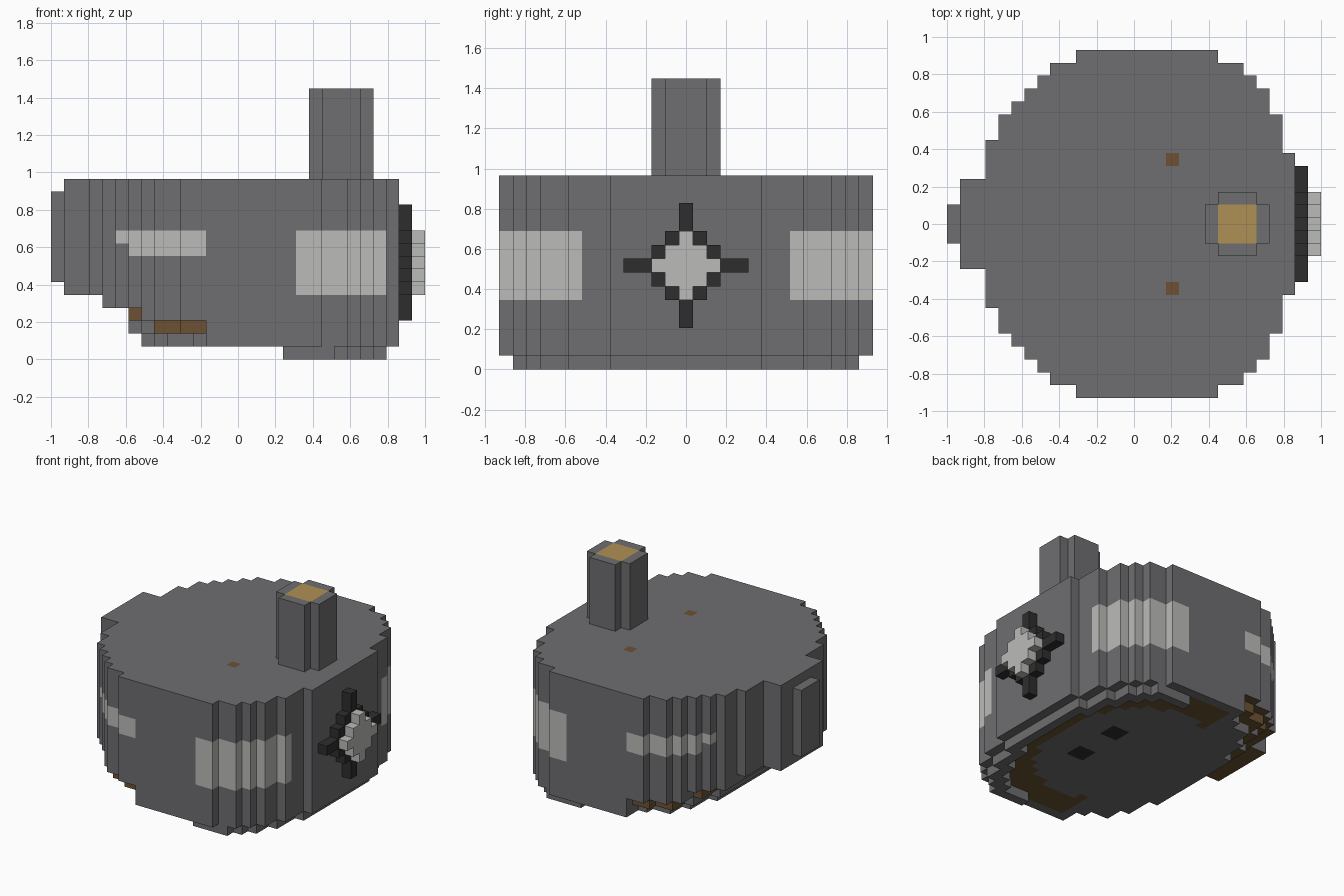
import bpy
import bmesh

cube = bpy.data.objects.get("Cube")
if cube:
    bpy.data.objects.remove(cube)

U = 2 / 29  # edge length of one block


def material(name, rgb):
    m = bpy.data.materials.new(name)
    m.use_nodes = True
    m.diffuse_color = (*rgb, 1)
    m.node_tree.nodes["Principled BSDF"].inputs["Base Color"].default_value = (*rgb, 1)
    return m


MATS = [material("steel_grey", (0.158, 0.153, 0.16)),
        material("pale_marking", (0.5, 0.5, 0.485)),
        material("near_black", (0.027, 0.027, 0.027)),
        material("dark_brown", (0.15, 0.085, 0.033)),
        material("tan", (0.43, 0.28, 0.09))]
GREY, PALE, BLACK, BROWN, TAN = range(5)

# Each block side: normal direction and its corners, wound outwards
SIDES = {
    (1, 0, 0): ((1, 0, 0), (1, 1, 0), (1, 1, 1), (1, 0, 1)),
    (-1, 0, 0): ((0, 0, 0), (0, 0, 1), (0, 1, 1), (0, 1, 0)),
    (0, 1, 0): ((0, 1, 0), (0, 1, 1), (1, 1, 1), (1, 1, 0)),
    (0, -1, 0): ((0, 0, 0), (1, 0, 0), (1, 0, 1), (0, 0, 1)),
    (0, 0, 1): ((0, 0, 1), (1, 0, 1), (1, 1, 1), (0, 1, 1)),
    (0, 0, -1): ((0, 0, 0), (0, 1, 0), (1, 1, 0), (1, 0, 0)),
}


def block_part(name, cells, paint):
    """Skin a set of (column, row, layer) blocks; paint gives each face a colour."""
    bm = bmesh.new()
    verts = {}

    def vert(p):
        if p not in verts:
            i, j, k = p
            verts[p] = bm.verts.new((i * U - 1, (j - 0.5) * U, k * U))
        return verts[p]

    for c in cells:
        for n, corners in SIDES.items():
            if tuple(a + b for a, b in zip(c, n)) in cells:
                continue
            f = bm.faces.new([vert(tuple(a + b for a, b in zip(c, q))) for q in corners])
            f.material_index = paint(*c, n)
    # Merge flat neighbours of one colour
    bmesh.ops.dissolve_limit(bm, angle_limit=0.01, verts=bm.verts[:],
                             edges=bm.edges[:], delimit={'MATERIAL'})
    mesh = bpy.data.meshes.new(name)
    bm.to_mesh(mesh)
    bm.free()
    for m in MATS:
        mesh.materials.append(m)
    ob = bpy.data.objects.new(name, mesh)
    bpy.context.collection.objects.link(ob)
    return ob


def plain(colour):
    return lambda i, j, k, n: colour


# Rounded footprint: blocks to either side of the centre row, per column
HALF = [1, 3, 3, 6, 8, 9, 10, 11, 12, 12] + [13] * 11 + [12, 12, 11, 10, 8, 5]


def slab(widths, bottom, top):
    return {(i, j, k) for i, w in widths.items()
            for j in range(-w, w + 1) for k in range(bottom, top)}


def footprint(first):
    return {i: HALF[i] for i in range(first, len(HALF))}


# Body: wide upper drum, with layers that step in below the overhang
body = slab(footprint(1), 5, 14) | slab({0: HALF[0]}, 6, 13)
body |= slab(footprint(4), 4, 5)
body |= slab({6: 9, **footprint(7)}, 3, 4)
body |= slab({6: 6, 7: 9, 8: 11, 9: 11, 10: 12, 11: 12, **footprint(12)}, 2, 3)
body |= slab({7: 5, 8: 8, 9: 10, 10: 10, 11: 11, **footprint(12)}, 1, 2)


def body_paint(i, j, k, n):
    side, up = abs(j), n[2]
    if up > 0:
        return BROWN if i == 17 and side == 5 else GREY
    if up < 0:
        if k > 1:
            return BROWN if k < 6 else GREY
        if i in (18, 19) and side in (2, 3):
            return BLACK
        x, y = i * U - 0.97, j * U
        outside = ((x - 0.1) / 0.5) ** 2 + (y / 0.64) ** 2 > 1
        inset = i < 26 and side < HALF[i + 1]
        return BROWN if outside and inset and x > -0.12 else GREY
    # Side markings and brown lower ledges
    if i >= 19 and side >= 8 and 5 <= k <= 9:
        return PALE
    if side >= 9 and (k == 9 and 5 <= i <= 11 or k == 8 and 6 <= i <= 11):
        return PALE
    if k == 2 and 8 <= i <= 11 or k == 3 and i == 6:
        return BROWN
    return GREY


block_part("body", body, body_paint)

# Rim: a one-block crescent under the rear half of the drum
outer = {i: min(HALF[i + 1], 12) for i in range(18, 26)}
inner = {i: outer[i + 1] - 1 for i in range(18, 25)}
block_part("lower_rim", slab(outer, 0, 1) - slab(inner, 0, 1), plain(GREY))

# Tower: plus-shaped column with a tan top
tower = slab({20: 1, 21: 2, 22: 2, 23: 2, 24: 1}, 14, 21)
block_part("tower", tower,
           lambda i, j, k, n: TAN if n[2] > 0 and 21 <= i <= 23 and abs(j) <= 1 else GREY)

# Emblem: dark diamond frame with pointed arms around a raised pale diamond
frame, diamond = set(), set()
for j in range(-4, 5):
    for k in range(3, 12):
        d = abs(j) + abs(k - 7)
        if d <= 2:
            diamond |= {(27, j, k), (28, j, k)}
        elif d == 3 or (d == 4 and j * (k - 7) == 0):
            frame.add((27, j, k))
block_part("emblem_frame", frame, plain(BLACK))
block_part("emblem_diamond", diamond, plain(PALE))
